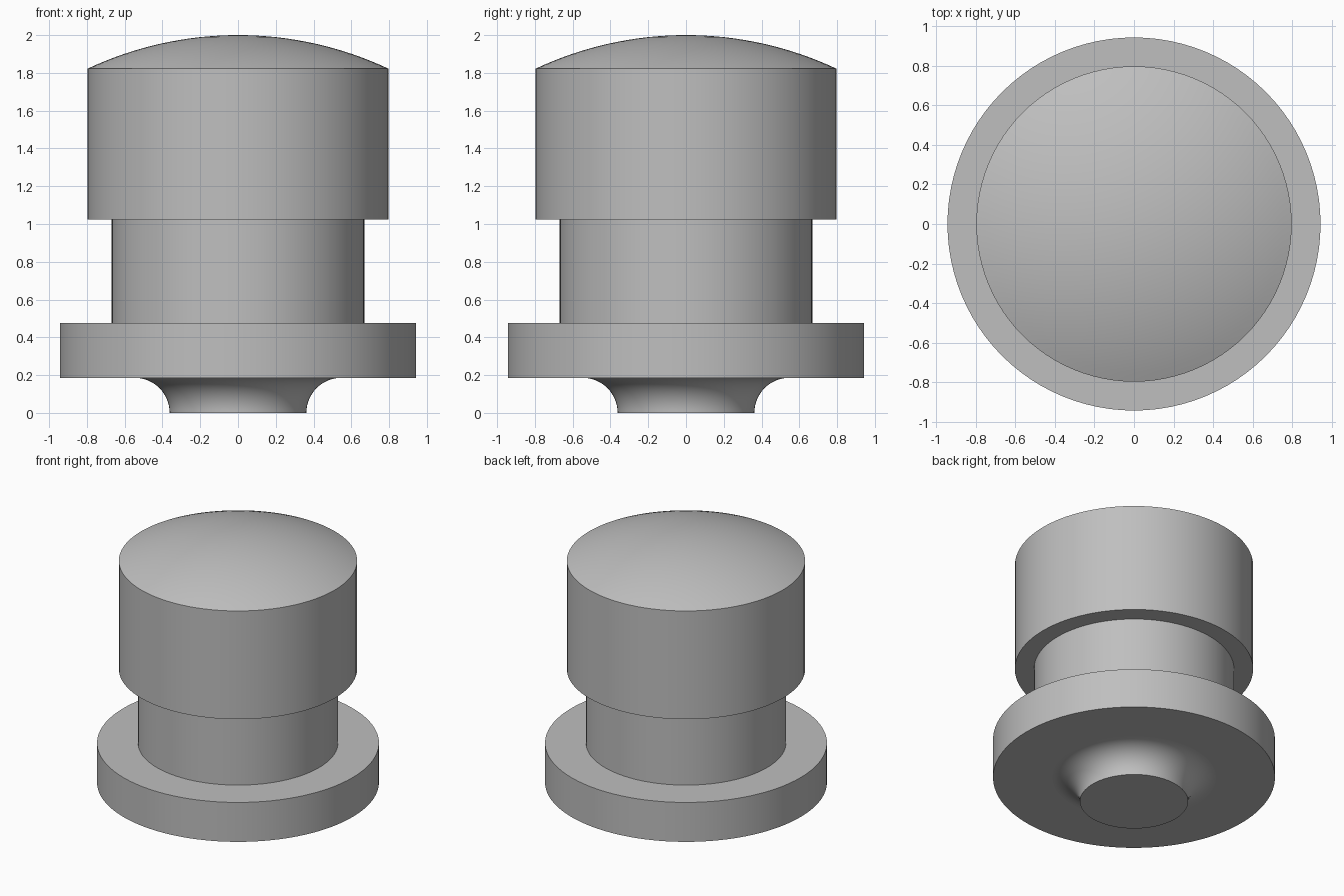
import bpy, bmesh
from math import sin, cos, asin, pi, radians

SEGMENTS = 96

cube = bpy.data.objects.get("Cube")
if cube:
    bpy.data.objects.remove(cube, do_unlink=True)

# Single plain grey
grey = bpy.data.materials.new("plain grey")
grey.use_nodes = True
colour = (0.52, 0.52, 0.52, 1)
grey.diffuse_color = colour
grey.node_tree.nodes["Principled BSDF"].inputs["Base Color"].default_value = colour


def lathe(name, profile):
    """Revolve (radius, height) points, listed from bottom to top, about z."""
    bm = bmesh.new()
    rings = []
    for r, z in profile:
        count = SEGMENTS if r > 1e-6 else 1
        rings.append([bm.verts.new((r * cos(2 * pi * i / SEGMENTS),
                                    r * sin(2 * pi * i / SEGMENTS), z))
                      for i in range(count)])
    for low, high in zip(rings, rings[1:]):
        for i in range(SEGMENTS):
            j = (i + 1) % SEGMENTS
            loop = [low[i % len(low)], low[j % len(low)],
                    high[j % len(high)], high[i % len(high)]]
            bm.faces.new(list(dict.fromkeys(loop)))
    mesh = bpy.data.meshes.new(name)
    bm.to_mesh(mesh)
    bm.free()
    mesh.materials.append(grey)
    obj = bpy.data.objects.new(name, mesh)
    bpy.context.collection.objects.link(obj)
    bpy.ops.object.select_all(action="DESELECT")
    obj.select_set(True)
    bpy.context.view_layer.objects.active = obj
    bpy.ops.object.shade_smooth_by_angle(angle=radians(30))
    return obj


# Main radii and heights
foot_r, neck_r, head_r, flange_r = 0.362, 0.669, 0.797, 0.943
flange_low, flange_top, head_low, head_top, tip = 0.186, 0.477, 1.023, 1.822, 2.0

# Foot: flat base flaring in a quarter-round cove up to the flange
cove_r = foot_r + flange_low
cove = [(cove_r - flange_low * cos(a), flange_low * sin(a))
        for a in (pi / 2 * i / 16 for i in range(17))]
lathe("foot", [(0, 0)] + cove)

# Flange: wide disc, open where the foot and neck join it
lathe("flange", [(cove_r, flange_low), (flange_r, flange_low),
                 (flange_r, flange_top), (neck_r, flange_top)])

# Neck: plain cylinder wall
lathe("neck", [(neck_r, flange_top), (neck_r, head_low)])

# Head: cylinder closed by a shallow spherical dome
rise = tip - head_top
dome_r = (head_r ** 2 + rise ** 2) / (2 * rise)
sweep = asin(head_r / dome_r)
dome = [(dome_r * sin(sweep * i / 16), tip - dome_r * (1 - cos(sweep * i / 16)))
        for i in range(16, -1, -1)]
lathe("head", [(neck_r, head_low), (head_r, head_low)] + dome)
